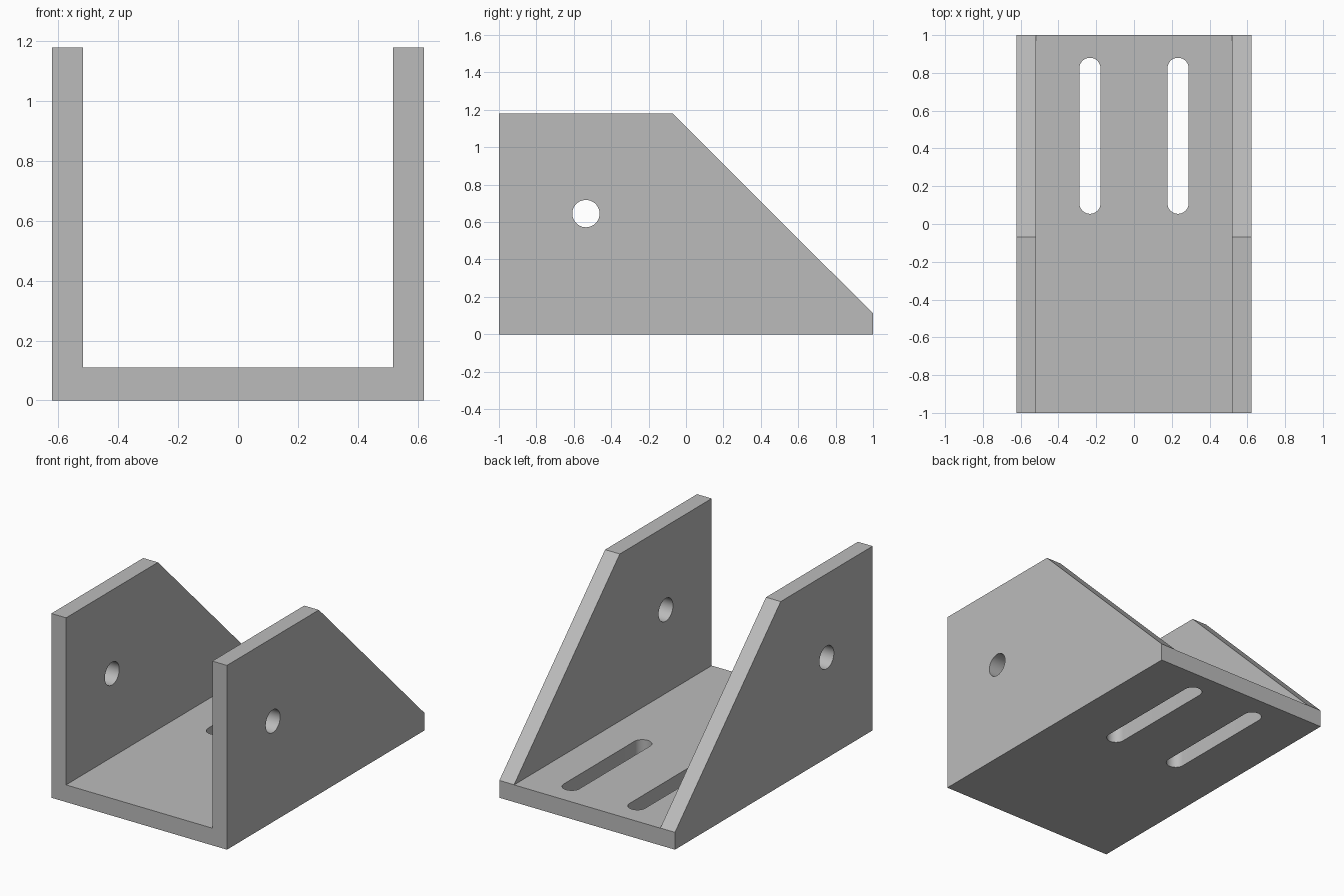
import bpy, bmesh
from math import pi, sin, cos, radians
from mathutils import Vector

cube = bpy.data.objects.get("Cube")
if cube:
    bpy.data.objects.remove(cube, do_unlink=True)

HALF_W, INNER, FLOOR, HEIGHT = 0.622, 0.518, 0.11, 1.18
SLOPE_Y = -0.07

grey = bpy.data.materials.new("plain grey")
grey.use_nodes = True
colour = (0.5, 0.5, 0.5, 1)
grey.diffuse_color = colour
grey.node_tree.nodes["Principled BSDF"].inputs["Base Color"].default_value = colour


def prism(name, profile, direction):
    """Extrude a closed outline along a direction into a solid."""
    bm = bmesh.new()
    face = bm.faces.new([bm.verts.new(p) for p in profile])
    out = bmesh.ops.extrude_face_region(bm, geom=[face])
    verts = [g for g in out["geom"] if isinstance(g, bmesh.types.BMVert)]
    bmesh.ops.translate(bm, verts=verts, vec=direction)
    bmesh.ops.recalc_face_normals(bm, faces=bm.faces)
    mesh = bpy.data.meshes.new(name)
    bm.to_mesh(mesh)
    bm.free()
    mesh.materials.append(grey)
    obj = bpy.data.objects.new(name, mesh)
    bpy.context.collection.objects.link(obj)
    return obj


def stadium(radius, half_length, steps=24):
    """Outline of a slot; a circle when half_length is zero."""
    points = []
    for end in (1, -1):
        for i in range(steps + (1 if half_length else 0)):
            a = pi * i / steps + (0 if end > 0 else pi)
            points.append((radius * cos(a), radius * sin(a) + end * half_length))
    return points


# U-shaped channel: floor and two side walls
half = [(HALF_W, 0), (HALF_W, HEIGHT), (INNER, HEIGHT), (INNER, FLOOR)]
outline = half + [(-x, z) for x, z in reversed(half)]
bracket = prism("bracket", [(x, -1, z) for x, z in outline], (0, 2, 0))

# Sloped rear edge of the walls
bm = bmesh.new()
bm.from_mesh(bracket.data)
low = Vector((0, 1, FLOOR + 0.001))
high = Vector((0, SLOPE_Y, HEIGHT))
normal = Vector((1, 0, 0)).cross(high - low)
if normal.z < 0:
    normal.negate()
cut = bmesh.ops.bisect_plane(bm, geom=bm.verts[:] + bm.edges[:] + bm.faces[:],
                             plane_co=low, plane_no=normal, clear_outer=True)
bmesh.ops.holes_fill(bm, edges=[e for e in bm.edges if e.is_boundary], sides=0)
bmesh.ops.recalc_face_normals(bm, faces=bm.faces)
bm.to_mesh(bracket.data)
bm.free()

# Cutters: pivot hole through both walls, two mounting slots in the floor
cutters = [prism("pivot_hole_cutter",
                 [(-1, -0.535 + u, 0.645 + v) for u, v in stadium(0.073, 0)], (2, 0, 0))]
for side, x in (("left", 0.233), ("right", -0.233)):
    cutters.append(prism(side + "_slot_cutter",
                         [(x + u, 0.467 + v, -0.2) for u, v in stadium(0.056, 0.357)],
                         (0, 0, 0.5)))
for cutter in cutters:
    cutter.hide_render = True
    mod = bracket.modifiers.new(cutter.name, "BOOLEAN")
    mod.operation, mod.solver, mod.object = "DIFFERENCE", "EXACT", cutter

# Bake the cuts and discard the cutters
bpy.context.view_layer.update()
graph = bpy.context.evaluated_depsgraph_get()
bracket_mesh = bpy.data.meshes.new_from_object(bracket.evaluated_get(graph))
bracket.modifiers.clear()
bracket.data = bracket_mesh
for cutter in cutters:
    bpy.data.objects.remove(cutter, do_unlink=True)

# Smooth hole walls, crisp edges
for obj in bpy.context.selected_objects:
    obj.select_set(False)
bracket.select_set(True)
bpy.context.view_layer.objects.active = bracket
bpy.ops.object.shade_smooth_by_angle(angle=radians(30))
